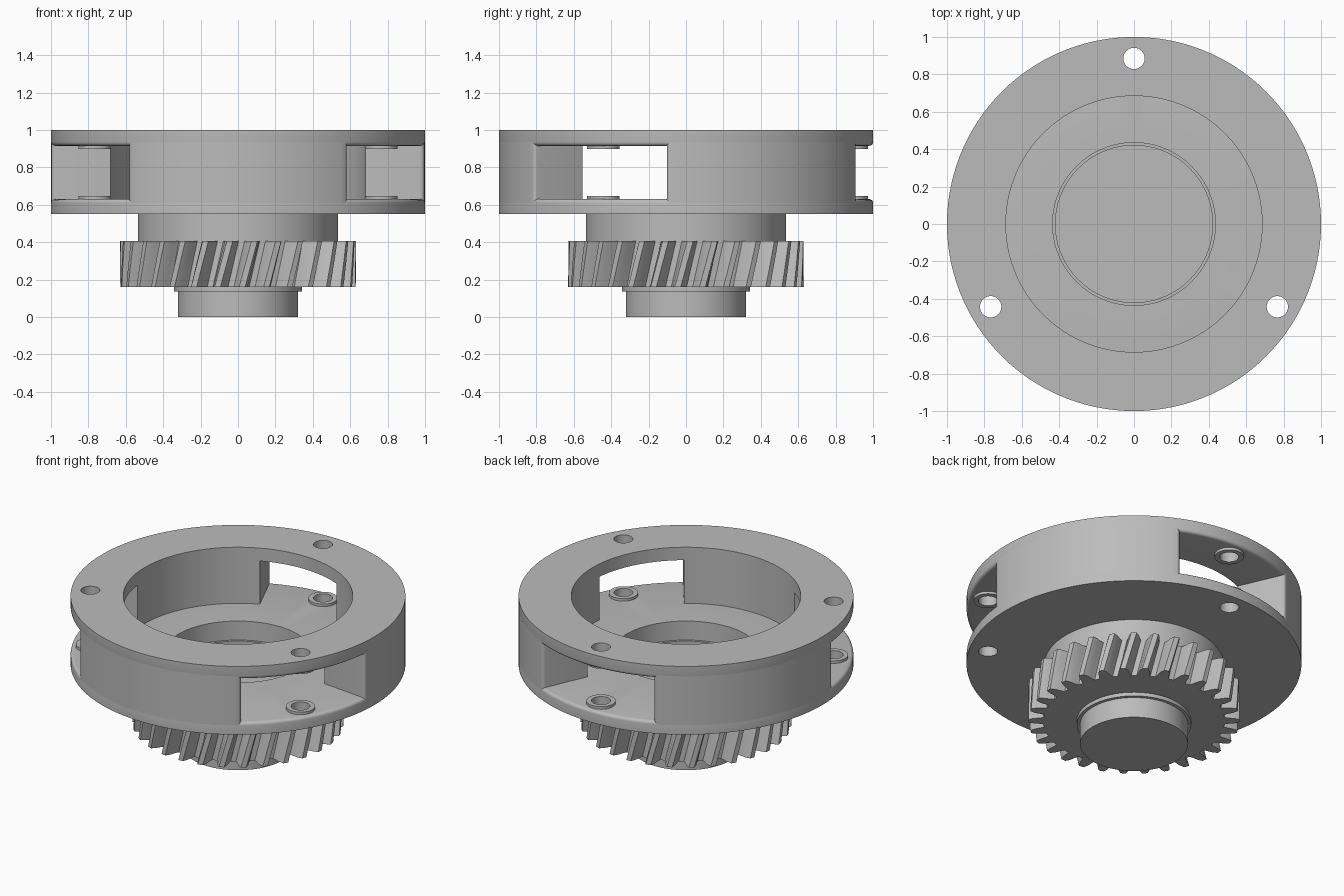
import bpy
import bmesh
from math import sin, cos, pi, radians, degrees

cube = bpy.data.objects.get("Cube")
if cube:
    bpy.data.objects.remove(cube, do_unlink=True)

STEPS = 120                    # facets around every turned part
BOLT_ANGLES = (90, 210, 330)   # bolt holes and windows
BOLT_RADIUS = 0.885
HOLE = 0.057
HALF_WINDOW = 24               # degrees
FLOOR, CEILING = 0.63, 0.915
ROUND = 0.02

grey = bpy.data.materials.new("plain grey metal")
grey.use_nodes = True
grey.diffuse_color = (0.5, 0.5, 0.5, 1)
grey.node_tree.nodes["Principled BSDF"].inputs["Base Color"].default_value = (0.5, 0.5, 0.5, 1)


def polar(r, deg, z=0.0):
    return (r * cos(radians(deg)), r * sin(radians(deg)), z)


def finish(bm, name):
    bmesh.ops.remove_doubles(bm, verts=bm.verts, dist=1e-5)
    bmesh.ops.recalc_face_normals(bm, faces=bm.faces)
    mesh = bpy.data.meshes.new(name)
    bm.to_mesh(mesh)
    bm.free()
    mesh.materials.append(grey)
    obj = bpy.data.objects.new(name, mesh)
    bpy.context.collection.objects.link(obj)
    return obj


def smooth(obj, angle=28):
    bpy.ops.object.select_all(action='DESELECT')
    obj.select_set(True)
    bpy.context.view_layer.objects.active = obj
    bpy.ops.object.shade_smooth_by_angle(angle=radians(angle))


def lathe(name, profile, closed=False, steps=STEPS, center=(0, 0)):
    """Turn an (r, z) profile around the z axis."""
    bm = bmesh.new()
    verts = [bm.verts.new((r, 0, z)) for r, z in profile]
    pairs = list(zip(verts, verts[1:]))
    if closed:
        pairs.append((verts[-1], verts[0]))
    edges = [bm.edges.new(p) for p in pairs]
    bmesh.ops.spin(bm, geom=verts + edges, cent=(0, 0, 0), axis=(0, 0, 1),
                   angle=2 * pi, steps=steps, use_merge=True)
    bmesh.ops.translate(bm, verts=bm.verts, vec=(center[0], center[1], 0))
    return finish(bm, name)


def loft(name, layers):
    """Skin a stack of equal outlines and cap both ends."""
    bm = bmesh.new()
    rings = [[bm.verts.new(p) for p in layer] for layer in layers]
    n = len(rings[0])
    for low, high in zip(rings, rings[1:]):
        for i in range(n):
            j = (i + 1) % n
            bm.faces.new((low[i], low[j], high[j], high[i]))
    bm.faces.new(rings[0])
    bm.faces.new(rings[-1])
    return finish(bm, name)


def rounded_corner(r, z, direction):
    """Quarter round from the inner face out to the rim."""
    points = []
    for k in range(5):
        a = k * pi / 8
        points.append((r - ROUND + ROUND * sin(a),
                       z + direction * ROUND * (1 - cos(a))))
    return points


def drill(obj):
    for deg in BOLT_ANGLES:
        x, y, _ = polar(BOLT_RADIUS, deg)
        cutter = lathe("hole_cutter", [(0, 0.5), (HOLE, 0.5), (HOLE, 1.1), (0, 1.1)],
                       steps=40, center=(x, y))
        cutter.hide_render = True
        mod = obj.modifiers.new("bolt hole", 'BOOLEAN')
        mod.operation = 'DIFFERENCE'
        mod.solver = 'EXACT'
        mod.object = cutter
        bpy.context.view_layer.objects.active = obj
        bpy.ops.object.modifier_apply(modifier=mod.name)
        bpy.data.objects.remove(cutter, do_unlink=True)


# Lower flange with hub and stepped bearing seat
lower = lathe("lower_flange_and_hub",
              [(0, 0.48), (0.42, 0.48), (0.42, 0.505), (0.435, 0.505), (0.435, FLOOR)]
              + rounded_corner(1.0, FLOOR, -1)
              + [(1.0, 0.55), (0.535, 0.55), (0.535, 0.4), (0, 0.4)])
drill(lower)
smooth(lower)

# Upper ring flange
upper = lathe("upper_flange",
              [(0.685, CEILING)] + rounded_corner(1.0, CEILING, 1)
              + [(1.0, 1.0), (0.685, 1.0)], closed=True)
drill(upper)
smooth(upper)

# Three wall segments between the windows
for number, bolt in enumerate(BOLT_ANGLES):
    start, end = bolt + HALF_WINDOW, bolt + 120 - HALF_WINDOW
    turn = degrees(ROUND)
    corner = [(1 - ROUND * (1 - sin(k * pi / 8)), turn * (1 - cos(k * pi / 8)))
              for k in range(5)]
    outline = [(r, start + a) for r, a in corner]
    outline += [(1.0, a) for a in range(start + 3, end, 3)]
    outline += [(r, end - a) for r, a in reversed(corner)]
    outline += [(0.6855, a) for a in range(end, start - 1, -3)]
    wall = loft(f"wall_segment_{number + 1}",
                [[polar(r, a, z) for r, a in outline]
                 for z in (FLOOR - ROUND, CEILING + ROUND)])
    smooth(wall)

# Raised washers around the bolt holes
for number, bolt in enumerate(BOLT_ANGLES):
    x, y, _ = polar(BOLT_RADIUS, bolt)
    for side, z0, z1 in (("lower", FLOOR, 0.647), ("upper", 0.898, CEILING)):
        washer = lathe(f"{side}_washer_{number + 1}",
                       [(HOLE, z0), (0.087, z0), (0.087, z1), (HOLE, z1)],
                       closed=True, steps=40, center=(x, y))
        smooth(washer)

# Helical gear
TEETH, TWIST, PHASE = 30, 6, 8
GEAR_BOTTOM, GEAR_TOP = 0.16, 0.405
pitch = 360 / TEETH
tooth = [(0.542, -0.36), (0.565, -0.29), (0.6, -0.23), (0.63, -0.12),
         (0.63, 0.12), (0.6, 0.23), (0.565, 0.29), (0.542, 0.36)]
layers = []
for level in range(7):
    t = level / 6
    z = GEAR_BOTTOM + t * (GEAR_TOP - GEAR_BOTTOM)
    layers.append([polar(r, PHASE + TWIST * t + pitch * (i + f), z)
                   for i in range(TEETH) for r, f in tooth])
smooth(loft("helical_gear", layers), 25)

# Stub shaft with shoulder
shaft = lathe("stub_shaft", [(0, 0), (0.322, 0), (0.322, 0.135), (0.342, 0.135),
                             (0.342, 0.17), (0, 0.17)])
smooth(shaft)
